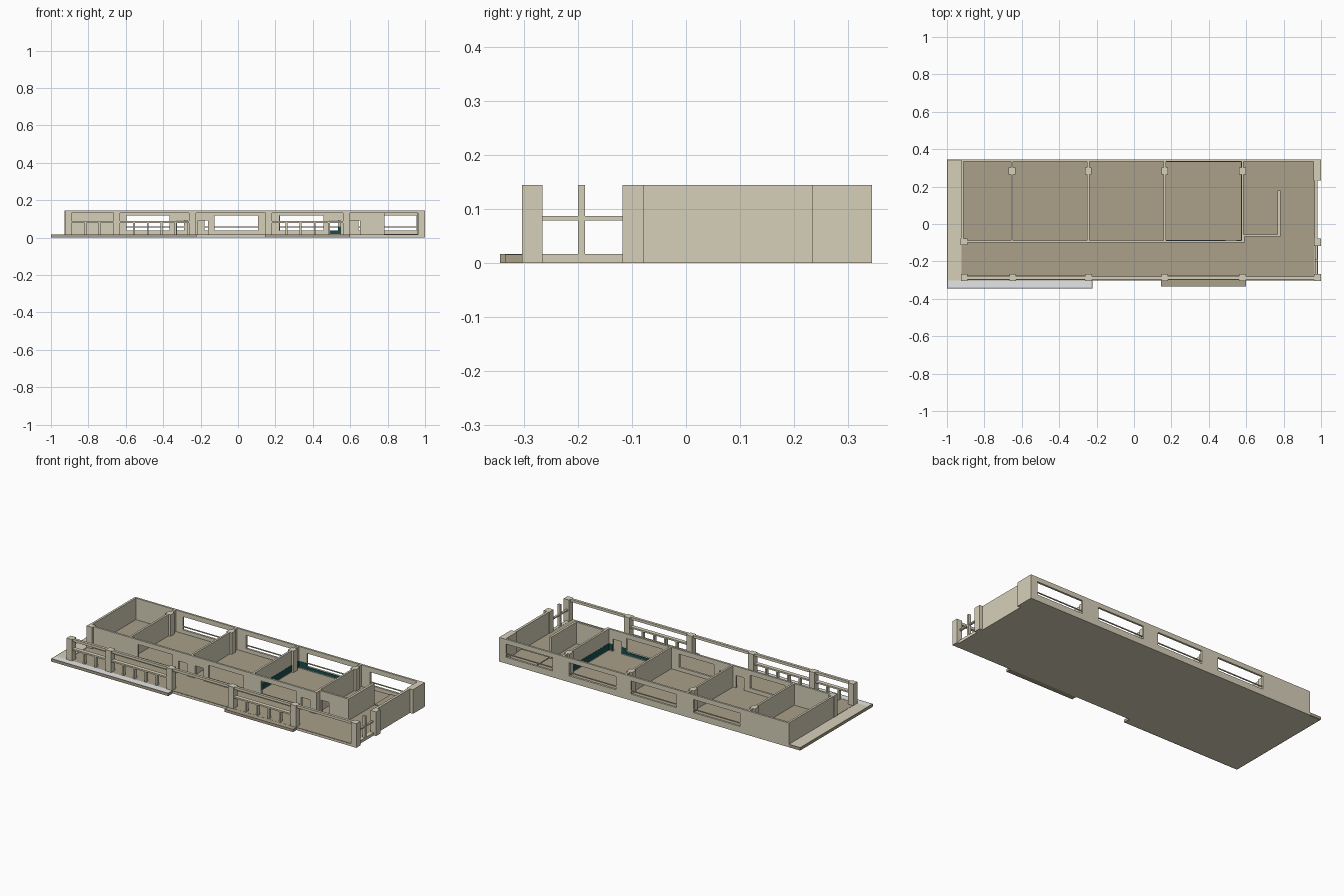
import bpy, bmesh

def mat(name, r, g, b):
    m = bpy.data.materials.new(name)
    m.diffuse_color = (r, g, b, 1)
    return m

BEIGE = mat("beige_plaster", 0.675, 0.63, 0.485)
BROWN = mat("brown_floor", 0.405, 0.35, 0.255)
GREY = mat("pale_grey_paving", 0.79, 0.81, 0.82)
TEAL = mat("dark_teal_paint", 0.010, 0.075, 0.075)

H = 0.145      # wall top
F = 0.016      # floor top

def boxes(name, material, items):
    """One object from a list of (x0, x1, y0, y1, z0, z1) boxes."""
    bm = bmesh.new()
    for x0, x1, y0, y1, z0, z1 in items:
        v = bmesh.ops.create_cube(bm, size=1)["verts"]
        for p in v:
            p.co = ((x0 + x1) / 2 + p.co.x * (x1 - x0),
                    (y0 + y1) / 2 + p.co.y * (y1 - y0),
                    (z0 + z1) / 2 + p.co.z * (z1 - z0))
    me = bpy.data.meshes.new(name)
    bm.to_mesh(me)
    bm.free()
    me.materials.append(material)
    ob = bpy.data.objects.new(name, me)
    bpy.context.collection.objects.link(ob)
    return ob

def wall_x(x0, x1, y0, y1, holes, z0=F, z1=H):
    """Boxes of a wall along x, leaving rectangular holes (xa, xb, za, zb)."""
    out, x = [], x0
    for xa, xb, za, zb in sorted(holes):
        out.append((x, xa, y0, y1, z0, z1))
        if za > z0:
            out.append((xa, xb, y0, y1, z0, za))
        out.append((xa, xb, y0, y1, zb, z1))
        x = xb
    out.append((x, x1, y0, y1, z0, z1))
    return out

# Foundation with brown floor finish on top, and platforms
boxes("foundation", BEIGE, [(-0.925, 0.975, -0.303, 0.338, 0, F - 0.003)])
boxes("floor_finish", BROWN, [(-0.922, 0.972, -0.302, 0.336, F - 0.003, F)])
boxes("left_platform", BEIGE, [(-0.995, -0.925, -0.303, 0.337, 0, F + 0.001)])
boxes("front_apron_base", BEIGE, [(-0.995, -0.228, -0.339, -0.303, 0, F - 0.003)])
boxes("front_apron", GREY, [(-0.995, -0.228, -0.339, -0.303, F - 0.003, F + 0.001)])
boxes("platform_edge", BROWN, [(-1, -0.995, -0.345, 0.345, 0, F + 0.001),
                               (-0.995, -0.925, 0.337, 0.345, 0, F + 0.001),
                               (-0.995, -0.222, -0.345, -0.339, 0, F + 0.001),
                               (-0.228, -0.222, -0.339, -0.303, 0, F + 0.001)])
boxes("front_step", BROWN, [(0.145, 0.6, -0.335, -0.303, 0, F)])

# Back wall with four windows and sash bars
WIN = (0.038, 0.117)
spans = [(-0.6, -0.29), (-0.18, 0.125), (0.225, 0.535), (0.645, 0.955)]
boxes("back_wall", BEIGE,
      wall_x(-0.925, 1, 0.333, 0.345, [(a, b) + WIN for a, b in spans], z0=0))
boxes("back_window_bars", BEIGE,
      [(a, b, 0.336, 0.342, 0.053, 0.058) for a, b in spans])

# End walls
boxes("left_end_wall", BEIGE, [(-0.925, -0.912, -0.1, 0.333, 0, H)])
boxes("right_end_wall", BEIGE, [(0.965, 0.98, -0.08, 0.235, 0, H)])
boxes("right_corner_pier", BEIGE, [(0.96, 1, 0.233, 0.333, 0, H)])

# Room partitions and their columns
xs = [-0.652, -0.245, 0.165, 0.58]
boxes("partitions", BEIGE, [(x - 0.006, x + 0.006, -0.09, 0.333, F, H) for x in xs])
boxes("room_columns", BEIGE, [(x - 0.018, x + 0.018, 0.265, 0.302, F, H) for x in xs]
      + [(-0.927, -0.89, -0.112, -0.078, 0, H), (0.963, 1, -0.118, -0.078, 0, H)])

# Corridor wall with doors and inner windows
DOOR = (F, 0.09)
holes = [(-0.595, -0.365) + WIN, (-0.325, -0.27) + DOOR, (-0.215, -0.16) + DOOR,
         (-0.125, 0.108) + WIN, (0.222, 0.458) + WIN, (0.49, 0.548) + DOOR]
boxes("corridor_wall", BEIGE, wall_x(-0.912, 0.592, -0.1, -0.088, holes))
boxes("small_room_wall", BEIGE,
      wall_x(0.574, 0.782, -0.068, -0.056, [(0.6, 0.652) + DOOR])
      + [(0.768, 0.782, -0.056, 0.18, F, H), (0.574, 0.592, -0.1, -0.06, F, H)])
boxes("inner_floor_step", BROWN, [(0.782, 0.965, 0.178, 0.333, F, F + 0.004)])

# Teal wainscot around one room, kept below the window sills
T0, T1, t = 0.02, 0.058, 0.0012
S = WIN[0]
boxes("teal_wainscot", TEAL, [
    (0.171, 0.171 + t, -0.088, 0.333, T0, T1),
    (0.574 - t, 0.574, -0.088, 0.333, T0, T1),
    (0.171, 0.574, 0.333 - t, 0.333, T0, S),
    (0.171, 0.225, 0.333 - t, 0.333, S, T1),
    (0.535, 0.574, 0.333 - t, 0.333, S, T1),
    (0.171, 0.49, -0.088, -0.088 + t, T0, S),
    (0.171, 0.222, -0.088, -0.088 + t, S, T1),
    (0.458, 0.49, -0.088, -0.088 + t, S, T1),
    (0.548, 0.574, -0.088, -0.088 + t, T0, T1)])

# Front columns and top beam
cols = [-0.908, -0.648, -0.243, 0.165, 0.58, 0.981]
boxes("front_columns", BEIGE,
      [(c - 0.018, c + 0.018, -0.304, -0.266, 0, H) for c in cols])
boxes("front_beam", BEIGE, [(a + 0.018, b - 0.018, -0.296, -0.28, 0.13, H)
                            for a, b in zip(cols, cols[1:])])

# Balustrades: handrail and evenly spaced balusters
def balustrade(name, a, b, n):
    a, b = a + 0.018, b - 0.018
    step = (b - a) / (n + 1)
    parts = [(a, b, -0.3, -0.276, 0.079, 0.088)]
    for i in range(1, n + 1):
        x = a + i * step
        parts.append((x - 0.005, x + 0.005, -0.298, -0.278, F, 0.079))
    boxes(name, BEIGE, parts)

balustrade("balustrade_left", cols[0], cols[1], 2)
balustrade("balustrade_middle", cols[1], cols[2], 4)
balustrade("balustrade_right", cols[3], cols[4], 4)

# Right corridor end: curb, rail and post
boxes("right_end_rail", BEIGE, [(0.965, 0.985, -0.266, -0.118, 0, F + 0.001),
                                (0.97, 0.982, -0.266, -0.118, 0.079, 0.087),
                                (0.968, 0.984, -0.2, -0.187, F, H)])
